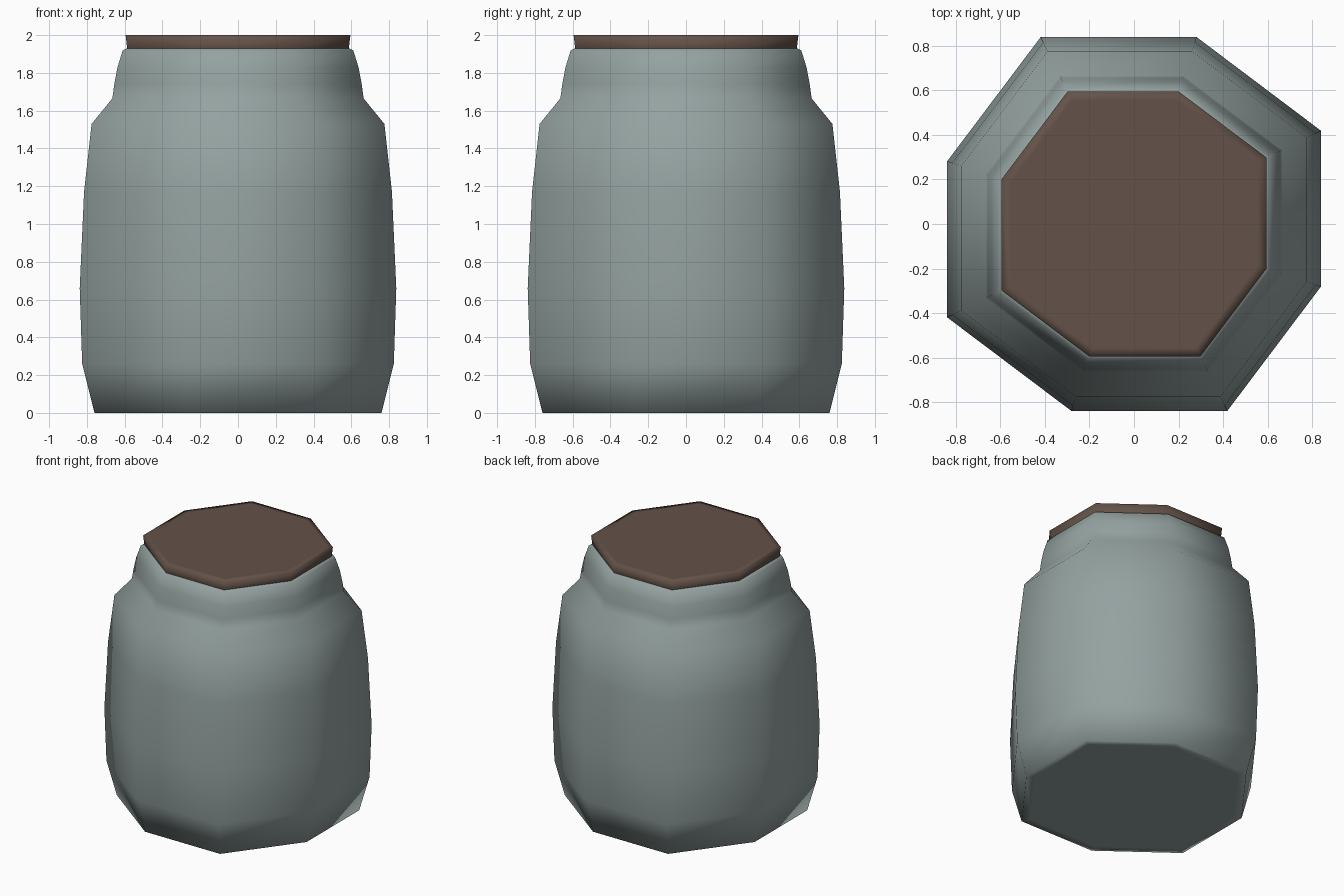
import bpy
import bmesh

if "Cube" in bpy.data.objects:
    bpy.data.objects.remove(bpy.data.objects["Cube"])


def material(name, rgb):
    m = bpy.data.materials.new(name)
    m.diffuse_color = (*rgb, 1.0)
    m.use_nodes = True
    m.node_tree.nodes["Principled BSDF"].inputs["Base Color"].default_value = m.diffuse_color
    return m


GLAZE = material("grey_green_glaze", (0.296, 0.361, 0.352))
WOOD = material("brown_wood", (0.127, 0.084, 0.065))

# Slightly turned octagon, unit half-width, listed counter-clockwise
OCTAGON = []
for quarter in range(4):
    for x, y in ((1.0, 0.5), (0.336, 1.0)):
        for _ in range(quarter):
            x, y = -y, x
        OCTAGON.append((x, y))


def lathe(name, profile, mat):
    """Stack octagon rings along z from (half_width, z) pairs and cap both ends."""
    bm = bmesh.new()
    rings = [[bm.verts.new((x * r, y * r, z)) for x, y in OCTAGON] for r, z in profile]
    n = len(OCTAGON)
    for low, high in zip(rings, rings[1:]):
        for i in range(n):
            j = (i + 1) % n
            bm.faces.new((low[i], low[j], high[j], high[i]))
    bm.faces.new(rings[0][::-1])
    bm.faces.new(rings[-1])
    bmesh.ops.recalc_face_normals(bm, faces=bm.faces[:])
    for f in bm.faces:
        f.smooth = True
    mesh = bpy.data.meshes.new(name)
    bm.to_mesh(mesh)
    bm.free()
    mesh.materials.append(mat)
    obj = bpy.data.objects.new(name, mesh)
    bpy.context.collection.objects.link(obj)
    return obj


# Jar: flat base with inset ring, bulging belly, shoulder and neck
lathe("jar_body", [
    (0.70, 0.0), (0.76, 0.0), (0.825, 0.26), (0.838, 0.66), (0.815, 1.17),
    (0.775, 1.53), (0.665, 1.665), (0.655, 1.74), (0.638, 1.83),
    (0.61, 1.92), (0.588, 1.93),
], GLAZE)

# Lid: thin plug seated in the neck, with a softened rim
lathe("lid", [(0.58, 1.905), (0.587, 1.93), (0.595, 2.0), (0.555, 2.0)], WOOD)
